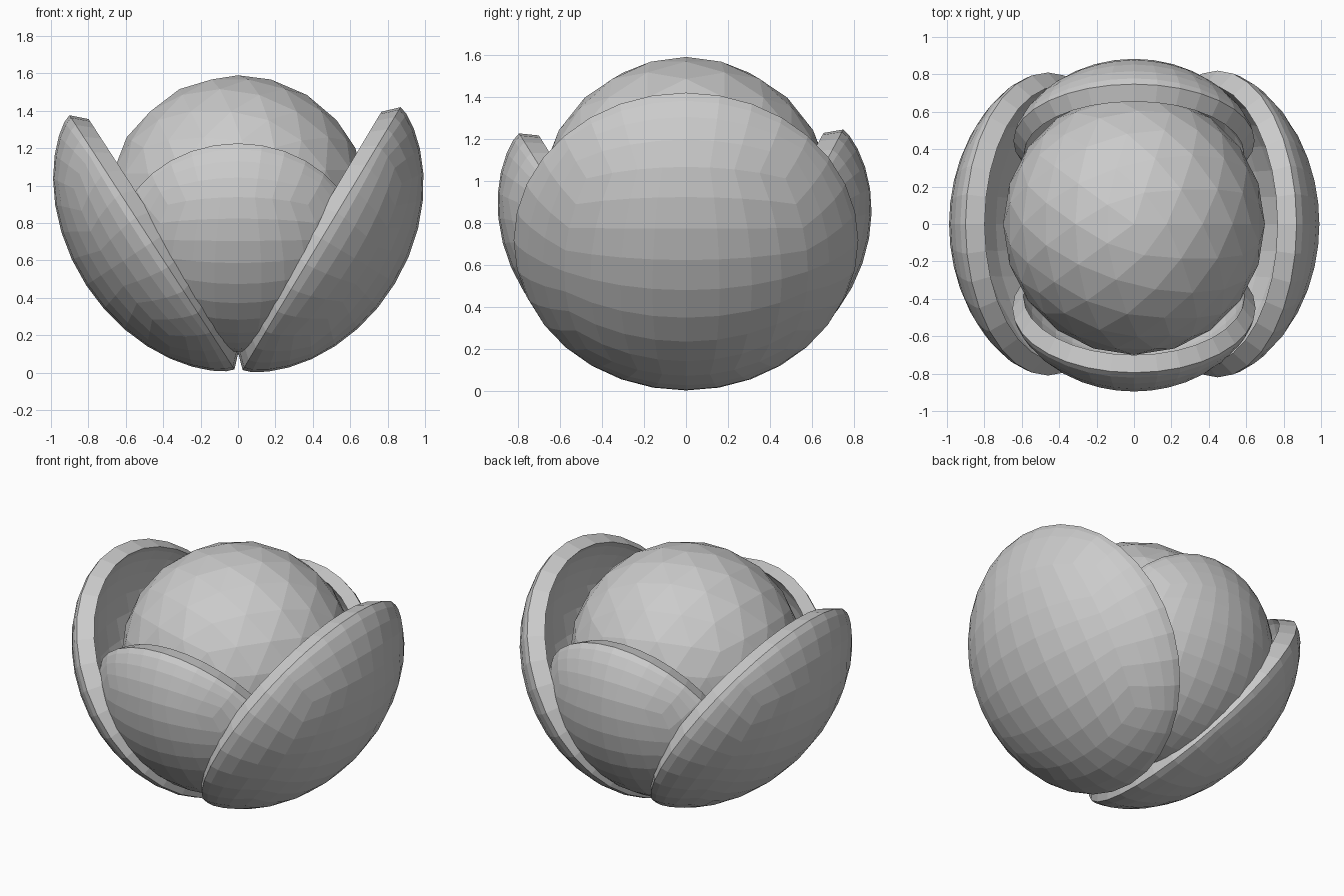
import bpy, bmesh
from math import radians, sin, cos, tan, pi, sqrt
from mathutils import Vector, Matrix

if "Cube" in bpy.data.objects:
    bpy.data.objects.remove(bpy.data.objects["Cube"])


def finish(name, bm):
    mesh = bpy.data.meshes.new(name)
    bm.to_mesh(mesh)
    bm.free()
    obj = bpy.data.objects.new(name, mesh)
    bpy.context.collection.objects.link(obj)
    return obj


def dome(verts, radius, depth, offset):
    """Map unit half-sphere vertices to a shallow rounded bowl."""
    R = (radius ** 2 + depth ** 2) / (2 * depth)
    for v in verts:
        r = radius * sqrt(v.co.x ** 2 + v.co.y ** 2)
        cap = sqrt(max(R * R - r * r, 0)) - (R - depth)
        d = 0.65 * cap + 0.35 * depth * max(v.co.z, 0)
        v.co = Vector((v.co.x * radius, v.co.y * radius, d + offset))


def leaf(name, azimuth, tilt, dist, height, radius, depth):
    bm = bmesh.new()
    # half of a cube-sphere
    bmesh.ops.create_cube(bm, size=2)
    bmesh.ops.subdivide_edges(bm, edges=bm.edges[:], cuts=7, use_grid_fill=True)
    for v in bm.verts:
        v.co = Vector([tan(c * pi / 4) for c in v.co]).normalized()
    bmesh.ops.delete(bm, geom=[v for v in bm.verts if v.co.z < -1e-4], context='VERTS')
    # outer and inner skins, joined by a sloping rim
    outer = bm.verts[:]
    dup = bmesh.ops.duplicate(bm, geom=bm.verts[:] + bm.edges[:] + bm.faces[:])
    inner = [g for g in dup["geom"] if isinstance(g, bmesh.types.BMVert)]
    dome(outer, radius, depth, 0)
    dome(inner, radius * 0.91, depth * 0.97, -0.075)
    bmesh.ops.bridge_loops(bm, edges=[e for e in bm.edges if e.is_boundary])
    bmesh.ops.recalc_face_normals(bm, faces=bm.faces[:])
    # tip the bowl outwards
    a, p = radians(tilt), radians(azimuth)
    o, up = Vector((cos(p), sin(p), 0)), Vector((0, 0, 1))
    n = o * sin(a) - up * cos(a)
    t = o * cos(a) + up * sin(a)
    rot = Matrix((t, n.cross(t), n)).transposed().to_4x4()
    bm.transform(Matrix.Translation(o * dist + up * height) @ rot)
    return finish(name, bm)


# central head
bm = bmesh.new()
bmesh.ops.create_icosphere(bm, subdivisions=3, radius=0.7,
                           matrix=Matrix.Translation((0, 0, 0.89)))
finish("head", bm)

# large side leaves, smaller front and back leaves
leaf("right_leaf", 0, 59, 0.447, 0.717, 0.82, 0.46)
leaf("left_leaf", 180, 57, 0.46, 0.697, 0.81, 0.42)
leaf("front_leaf", -90, 58, 0.45, 0.675, 0.65, 0.38)
leaf("back_leaf", 90, 62, 0.445, 0.675, 0.645, 0.39)
